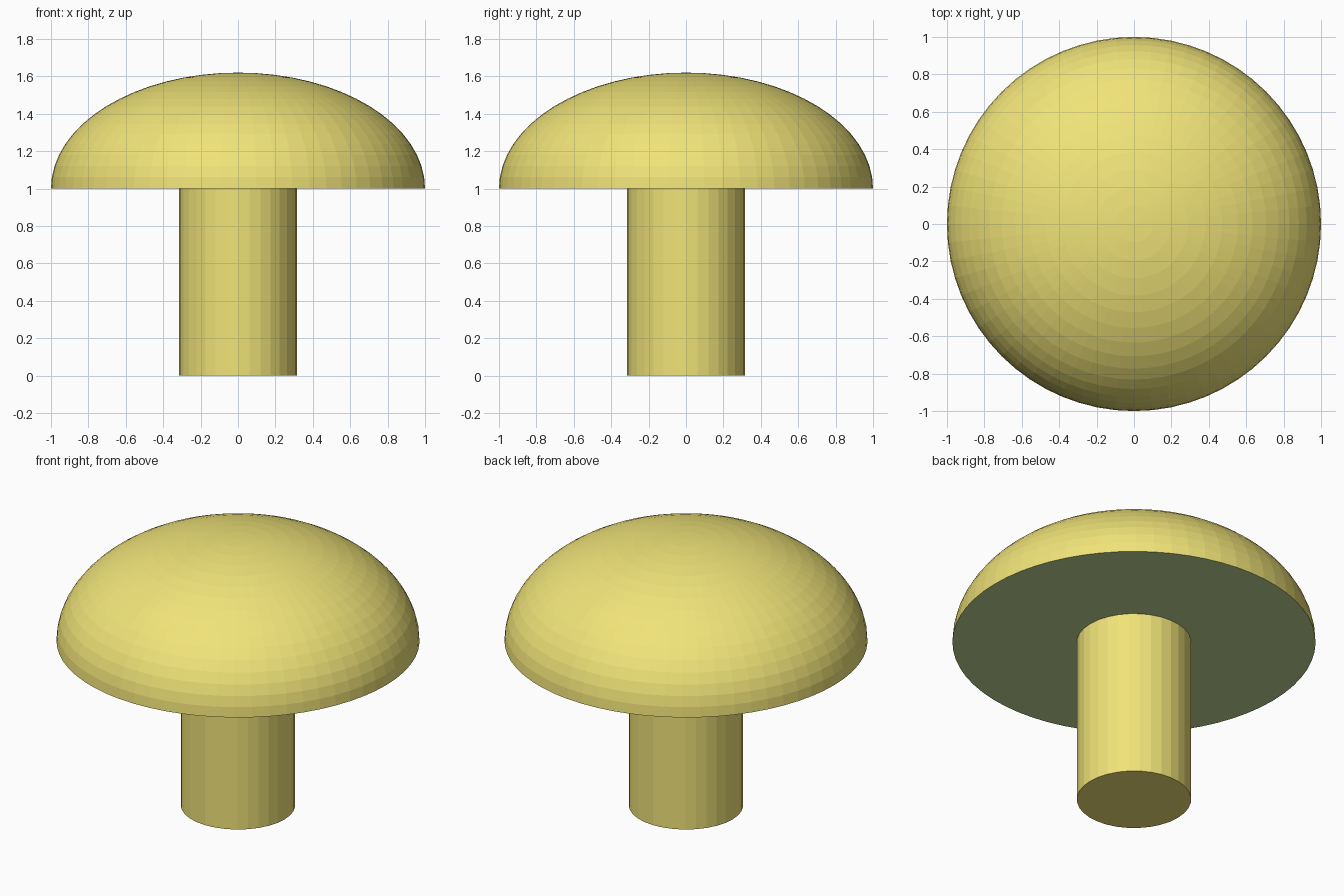
import bpy, bmesh, math

if "Cube" in bpy.data.objects:
    bpy.data.objects.remove(bpy.data.objects["Cube"])

R_CAP, H_CAP, R_STEM, H_STEM = 1.0, 0.62, 0.315, 1.0


def material(name, rgb):
    m = bpy.data.materials.new(name)
    m.diffuse_color = (*rgb, 1)
    m.use_nodes = True
    m.node_tree.nodes["Principled BSDF"].inputs["Base Color"].default_value = m.diffuse_color
    return m


yellow = material("yellow", (0.87, 0.77, 0.19))
pale_green = material("pale_green", (0.55, 0.71, 0.32))


def add_object(name, bm, mats):
    mesh = bpy.data.meshes.new(name)
    bm.normal_update()
    bm.to_mesh(mesh)
    bm.free()
    for m in mats:
        mesh.materials.append(m)
    ob = bpy.data.objects.new(name, mesh)
    bpy.context.collection.objects.link(ob)
    return ob


# Stem: plain cylinder
bm = bmesh.new()
bmesh.ops.create_cone(bm, cap_ends=True, segments=32, radius1=R_STEM,
                      radius2=R_STEM, depth=H_STEM)
bmesh.ops.translate(bm, vec=(0, 0, H_STEM / 2), verts=bm.verts)
add_object("stem", bm, [yellow])

# Cap: upper half of a flattened sphere, closed by a flat underside
bm = bmesh.new()
bmesh.ops.create_uvsphere(bm, u_segments=64, v_segments=32, radius=R_CAP)
low = [v for v in bm.verts if v.co.z < -1e-4]
bmesh.ops.delete(bm, geom=low, context='VERTS')
rim = [e for e in bm.edges if e.is_boundary]
underside = bmesh.ops.contextual_create(bm, geom=rim)["faces"]
for f in underside:
    f.material_index = 1
bmesh.ops.scale(bm, vec=(1, 1, H_CAP / R_CAP), verts=bm.verts)
bmesh.ops.translate(bm, vec=(0, 0, H_STEM), verts=bm.verts)
bmesh.ops.recalc_face_normals(bm, faces=bm.faces)
add_object("cap", bm, [yellow, pale_green])
